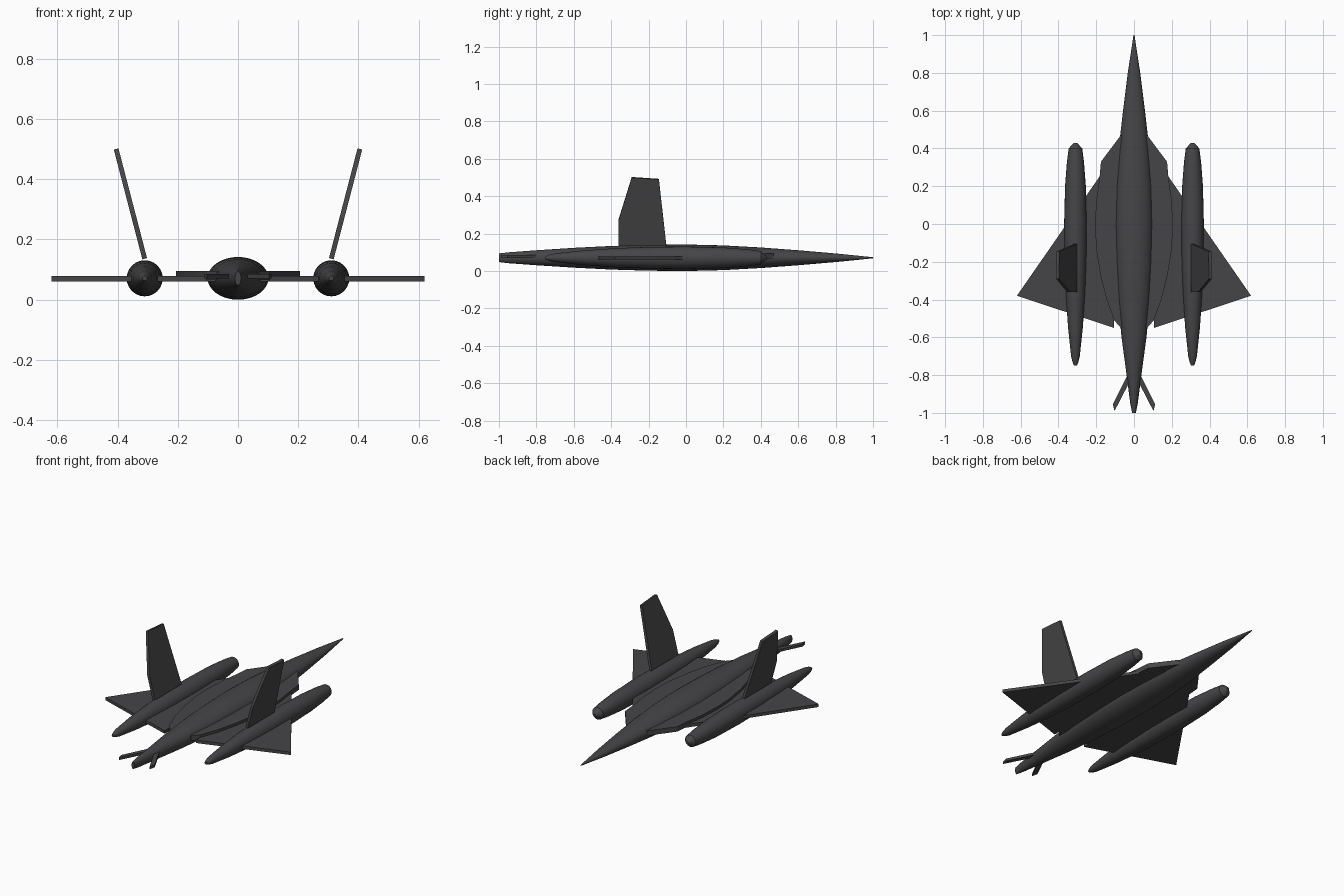
import bpy, bmesh, math
from mathutils import Matrix, Vector

if "Cube" in bpy.data.objects:
    bpy.data.objects.remove(bpy.data.objects["Cube"])

Z = 0.071  # height of the centre line

paint = bpy.data.materials.new("dark_paint")
paint.diffuse_color = (0.06, 0.06, 0.064, 1)
paint.use_nodes = True
paint.node_tree.nodes["Principled BSDF"].inputs["Base Color"].default_value = paint.diffuse_color


def finish(bm, name, smooth=False):
    bmesh.ops.recalc_face_normals(bm, faces=bm.faces)
    mesh = bpy.data.meshes.new(name)
    bm.to_mesh(mesh)
    bm.free()
    mesh.materials.append(paint)
    ob = bpy.data.objects.new(name, mesh)
    bpy.context.collection.objects.link(ob)
    if smooth:
        bpy.ops.object.select_all(action='DESELECT')
        bpy.context.view_layer.objects.active = ob
        ob.select_set(True)
        bpy.ops.object.shade_smooth_by_angle(angle=math.radians(30))
    return ob


def loft(name, sections, x=0, sides=24):
    """Elliptical rings (y, half width, half height) joined along y, capped."""
    bm = bmesh.new()
    rings = []
    for y, w, h in sections:
        angles = [2 * math.pi * i / sides for i in range(sides)]
        rings.append([bm.verts.new((x + w * math.cos(a), y, Z + h * math.sin(a))) for a in angles])
    for a, b in zip(rings, rings[1:]):
        for i in range(sides):
            j = (i + 1) % sides
            bm.faces.new((a[i], a[j], b[j], b[i]))
    bm.faces.new(rings[0])
    bm.faces.new(rings[-1])
    return finish(bm, name, True)


def plate(name, points, thickness, matrix):
    """Flat outline in local XY, thickened evenly about its plane."""
    bm = bmesh.new()
    face = bm.faces.new([bm.verts.new((px, py, -thickness / 2)) for px, py in points])
    new = bmesh.ops.extrude_face_region(bm, geom=[face])["geom"]
    bmesh.ops.translate(bm, vec=(0, 0, thickness),
                        verts=[v for v in new if isinstance(v, bmesh.types.BMVert)])
    bm.transform(matrix)
    return finish(bm, name)


# fuselage
loft("fuselage", [
    (-1.0, 0.010, 0.023), (-0.95, 0.020, 0.029), (-0.8, 0.039, 0.040), (-0.6, 0.066, 0.053),
    (-0.4, 0.085, 0.063), (-0.2, 0.096, 0.069), (0, 0.101, 0.071), (0.2, 0.096, 0.066),
    (0.4, 0.081, 0.055), (0.6, 0.058, 0.040), (0.8, 0.033, 0.023), (0.93, 0.013, 0.010),
    (1.0, 0.003, 0.003)], sides=32)

# blended body plate around the fuselage
half = [(0.07, 0.47), (0.175, 0.33), (0.182, 0.25), (0.200, 0.12), (0.206, 0),
        (0.200, -0.13), (0.178, -0.27), (0.145, -0.40), (0.105, -0.51), (0.07, -0.55)]
plate("body_plate", half + [(-px, py) for px, py in reversed(half)], 0.03,
      Matrix.Translation((0, 0, 0.08)))

wing = [(0.02, 0.37), (0.10, 0.37), (0.62, -0.38), (0.105, -0.55), (0.105, -0.50), (0.02, -0.50)]
tail_strip = [(0.01, -0.80), (0.035, -0.80), (0.112, -0.955), (0.103, -0.99), (0.01, -0.81)]
# fin outline: local x along the plane's length (y), local y up the fin
fin = [(-0.36, 0), (-0.36, 0.145), (-0.29, 0.377), (-0.145, 0.367), (-0.105, 0)]

for side, s in (("right", 1), ("left", -1)):
    mirror = Matrix.Diagonal((s, 1, 1, 1))
    plate(side + "_wing", wing, 0.018, mirror @ Matrix.Translation((0, 0, 0.07)))
    plate(side + "_tail_strip", tail_strip, 0.015, mirror @ Matrix.Translation((0, 0, 0.078)))

    # engine nacelle with short nose cone
    loft(side + "_engine", [
        (-0.75, 0.008, 0.008), (-0.73, 0.016, 0.016), (-0.70, 0.023, 0.023), (-0.55, 0.039, 0.039),
        (-0.38, 0.051, 0.051), (-0.2, 0.058, 0.058), (0, 0.060, 0.060), (0.2, 0.055, 0.055),
        (0.33, 0.045, 0.045), (0.40, 0.036, 0.036), (0.43, 0.008, 0.008)], x=0.31 * s)

    # canted fin
    up = Vector((0.095, 0, 0.365)).normalized()
    along = Vector((0, 1, 0))
    frame = Matrix((along, up, along.cross(up))).transposed().to_4x4()
    plate(side + "_fin", fin, 0.016, mirror @ Matrix.Translation((0.31, 0, 0.136)) @ frame)
